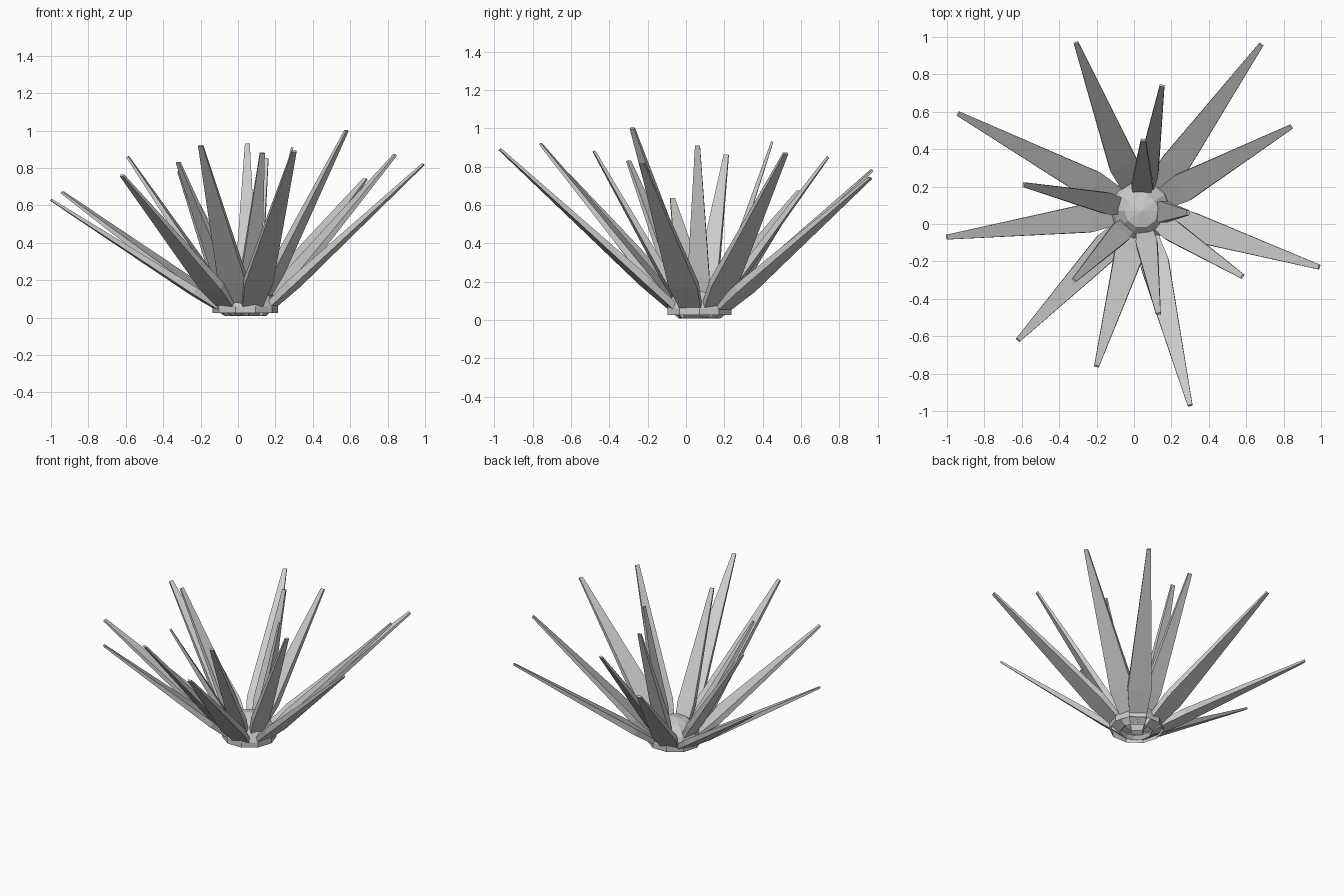
import bpy, bmesh, math
from mathutils import Vector

if "Cube" in bpy.data.objects:
    bpy.data.objects.remove(bpy.data.objects["Cube"])

CENTER = Vector((0.04, 0.07, 0))


def make_object(name, bm):
    bmesh.ops.recalc_face_normals(bm, faces=bm.faces)
    me = bpy.data.meshes.new(name)
    bm.to_mesh(me)
    bm.free()
    ob = bpy.data.objects.new(name, me)
    bpy.context.collection.objects.link(ob)
    return ob


def leaf(name, tip, base_r, base_z, width):
    """Thin tapered blade: narrow root, wide shoulder, small blunt tip."""
    tip = Vector(tip)
    out = tip - CENTER
    out.z = 0
    out.normalize()
    root = CENTER + out * base_r + Vector((0, 0, base_z))
    axis = (tip - root).normalized()
    side = axis.cross(Vector((0, 0, 1))).normalized()
    up = side.cross(axis)
    bm = bmesh.new()
    rings = []
    # position along blade, width, thickness
    for t, w, h in ((0, width * 0.62, 0.03), (0.2, width, 0.04), (1, 0.026, 0.012)):
        p = root.lerp(tip, t)
        rings.append([bm.verts.new(p + side * w / 2 * a + up * h / 2 * b)
                      for a, b in ((-1, -1), (1, -1), (1, 1), (-1, 1))])
    for r0, r1 in zip(rings, rings[1:]):
        for i in range(4):
            j = (i + 1) % 4
            bm.faces.new((r0[i], r0[j], r1[j], r1[i]))
    bm.faces.new(rings[0])
    bm.faces.new(rings[-1])
    return make_object(name, bm)


# Outer rosette, spreading blades
outer = [(-0.31, 0.97, 0.78), (0.68, 0.96, 0.74), (0.84, 0.52, 0.87),
         (0.99, -0.23, 0.82), (0.30, -0.97, 0.89), (-0.20, -0.76, 0.92),
         (-0.62, -0.62, 0.76), (-1.0, -0.07, 0.63), (-0.94, 0.59, 0.67)]
for i, t in enumerate(outer):
    leaf(f"outer_leaf_{i + 1}", t, 0.09, 0.02, 0.155)

# Inner rosette, steeper and narrower blades
inner = [(0.58, -0.28, 1.0), (0.13, -0.48, 0.88), (-0.32, -0.30, 0.83),
         (-0.59, 0.21, 0.86), (0.15, 0.74, 0.85), (0.05, 0.45, 0.93),
         (0.29, 0.06, 0.91)]
for i, t in enumerate(inner):
    leaf(f"inner_leaf_{i + 1}", t, 0.08, 0.05, 0.115)

# Faceted core, open underneath
bm = bmesh.new()
prev = None
N = 10
for r, z in ((0.175, 0.025), (0.175, 0.06), (0.15, 0.12), (0.09, 0.18)):
    ring = [bm.verts.new(CENTER + Vector((r * math.cos(2 * math.pi * k / N),
                                          r * math.sin(2 * math.pi * k / N), z)))
            for k in range(N)]
    if prev:
        for k in range(N):
            m = (k + 1) % N
            bm.faces.new((prev[k], prev[m], ring[m], ring[k]))
    prev = ring
top = bm.verts.new(CENTER + Vector((0, 0, 0.2)))
for k in range(N):
    bm.faces.new((prev[k], prev[(k + 1) % N], top))
make_object("core", bm)
